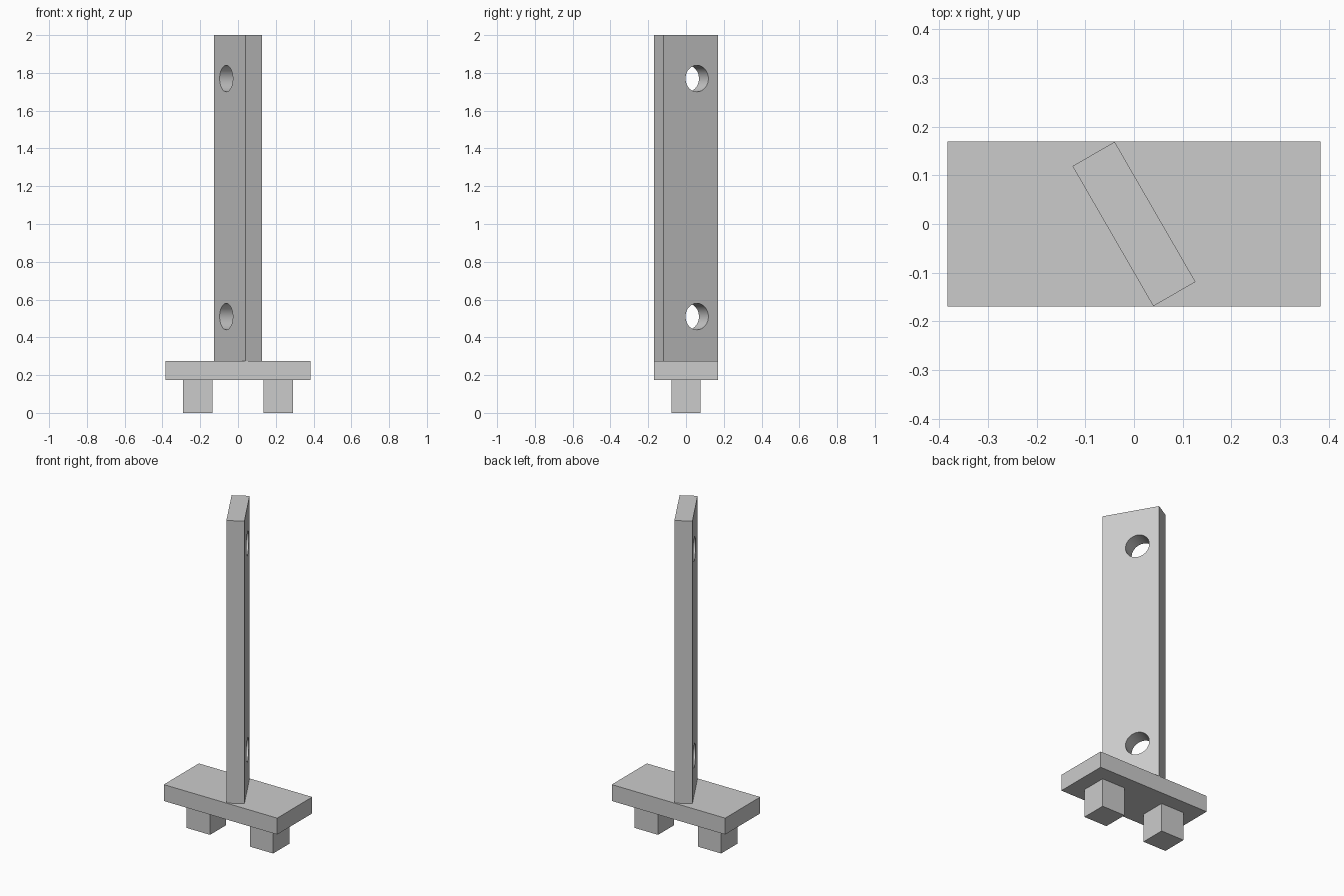
import bpy
from math import radians

# Remove the default cube
cube = bpy.data.objects.get("Cube")
if cube:
    bpy.data.objects.remove(cube, do_unlink=True)

# Single grey material
grey = bpy.data.materials.new("plain grey")
grey.use_nodes = True
colour = (0.6, 0.6, 0.6, 1)
grey.diffuse_color = colour
grey.node_tree.nodes["Principled BSDF"].inputs["Base Color"].default_value = colour


def box(name, size, x, z_bottom):
    """Box resting on z_bottom, centred on y = 0."""
    bpy.ops.mesh.primitive_cube_add(size=1, location=(x, 0, z_bottom + size[2] / 2))
    obj = bpy.context.object
    obj.name = name
    obj.scale = size
    bpy.ops.object.transform_apply(location=False, rotation=False, scale=True)
    obj.data.materials.append(grey)
    return obj


FOOT_HEIGHT, PLATE_HEIGHT = 0.175, 0.1
POST_BASE = FOOT_HEIGHT + PLATE_HEIGHT

# Base plate on two square feet
box("base_plate", (0.766, 0.338, PLATE_HEIGHT), 0, FOOT_HEIGHT)
for name, side in (("left_foot", 1), ("right_foot", -1)):
    box(name, (0.158, 0.156, FOOT_HEIGHT), side * 0.213, 0)

# Upright post
post = box("post", (0.1, 0.332, 2 - POST_BASE), 0, POST_BASE)

# Two round holes through the post's thickness
for z in (0.51, 1.77):
    bpy.ops.mesh.primitive_cylinder_add(
        vertices=48, radius=0.07, depth=0.3,
        location=(0, 0.038, z), rotation=(0, radians(90), 0))
    cutter = bpy.context.object
    cutter.name = "hole_cutter"
    cutter.hide_render = True
    cutter.data.materials.append(grey)
    bpy.context.view_layer.objects.active = post
    hole = post.modifiers.new("hole", 'BOOLEAN')
    hole.operation = 'DIFFERENCE'
    hole.solver = 'EXACT'
    hole.object = cutter
    bpy.ops.object.modifier_apply(modifier=hole.name)
    bpy.data.objects.remove(cutter, do_unlink=True)

# Turn the post on the plate and smooth the hole walls
post.rotation_euler.z = radians(30)
bpy.ops.object.select_all(action='DESELECT')
post.select_set(True)
bpy.context.view_layer.objects.active = post
bpy.ops.object.shade_smooth_by_angle(angle=radians(30))
